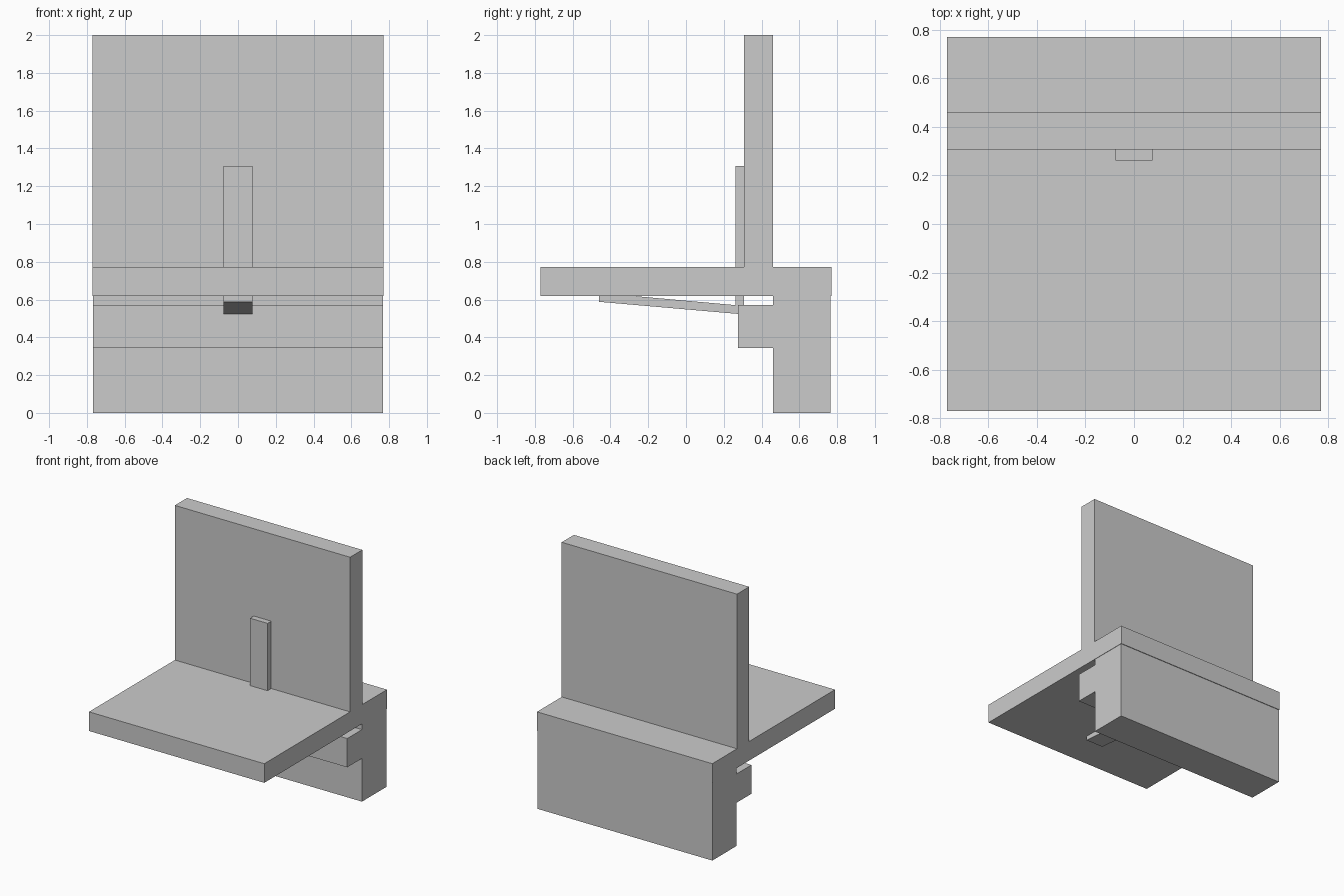
import bpy

if "Cube" in bpy.data.objects:
    bpy.data.objects.remove(bpy.data.objects["Cube"])


def extrude_profile(name, points, half_width):
    """Extrude a (y, z) profile symmetrically along x."""
    n = len(points)
    verts = [(x, y, z) for x in (-half_width, half_width) for y, z in points]
    faces = [tuple(reversed(range(n))), tuple(range(n, 2 * n))]
    faces += [(i, (i + 1) % n, n + (i + 1) % n, n + i) for i in range(n)]
    mesh = bpy.data.meshes.new(name)
    mesh.from_pydata(verts, [], faces)
    obj = bpy.data.objects.new(name, mesh)
    bpy.context.collection.objects.link(obj)
    return obj


def slab(name, y0, y1, z0, z1, half_width):
    return extrude_profile(name, [(y0, z0), (y1, z0), (y1, z1), (y0, z1)], half_width)


# Horizontal platform and upright panel
slab("platform", -0.77, 0.77, 0.62, 0.772, 0.77)
slab("upright_panel", 0.307, 0.46, 0.772, 2.0, 0.77)

# Rear base block with its forward ledge
extrude_profile("rear_base", [
    (0.46, 0.0), (0.765, 0.0), (0.765, 0.62), (0.46, 0.62),
    (0.46, 0.572), (0.275, 0.572), (0.275, 0.343), (0.46, 0.343)], 0.767)

# Narrow bracket: vertical post through the platform and sloping strut below
slab("bracket_post", 0.261, 0.307, 0.56, 1.307, 0.077)
extrude_profile("bracket_strut", [
    (-0.46, 0.588), (0.30, 0.522), (0.30, 0.567), (-0.29, 0.62), (-0.46, 0.62)], 0.077)
